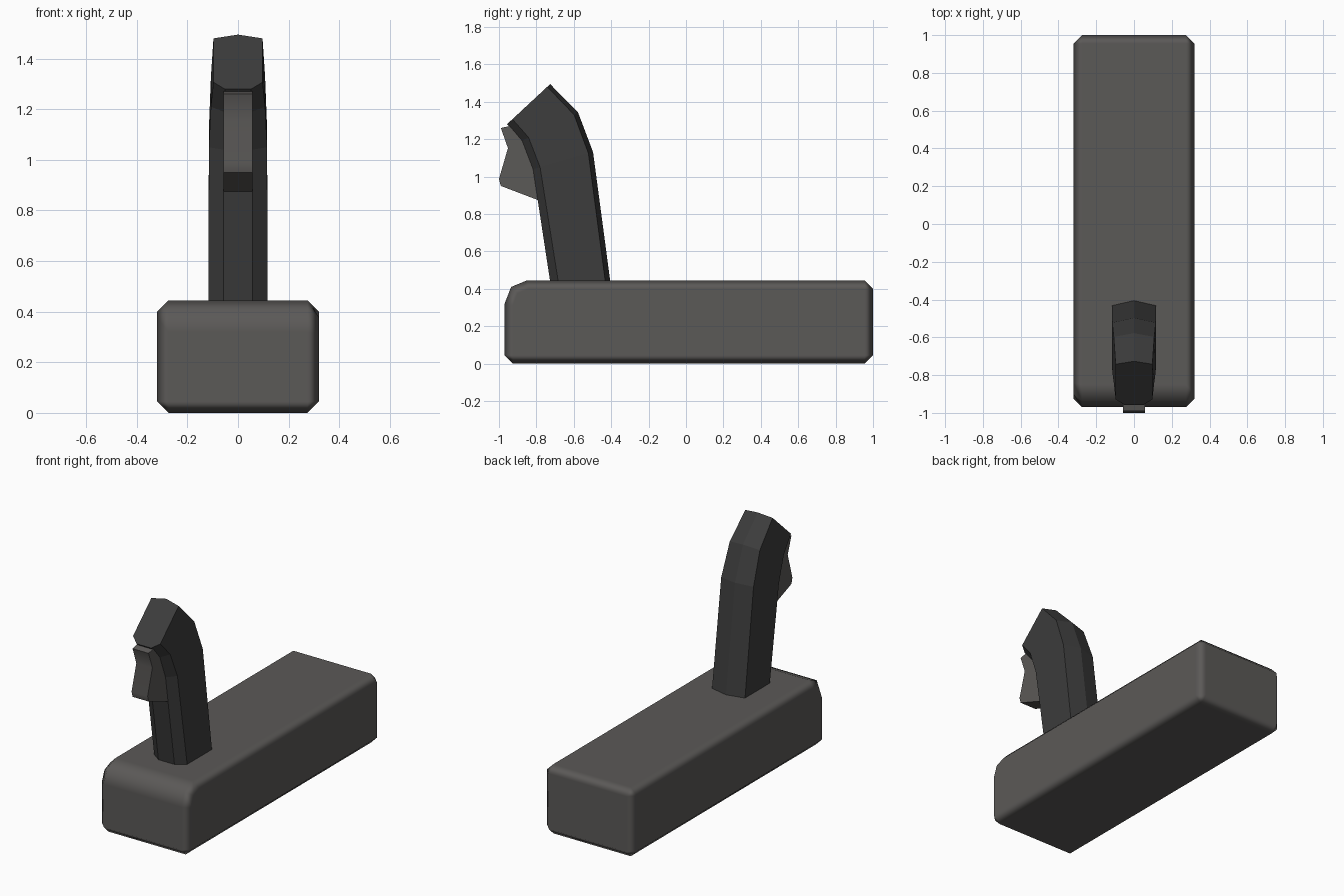
import bpy, bmesh, math

if "Cube" in bpy.data.objects:
    bpy.data.objects.remove(bpy.data.objects["Cube"])


def material(name, rgb):
    m = bpy.data.materials.new(name)
    m.diffuse_color = (*rgb, 1)
    m.use_nodes = True
    m.node_tree.nodes["Principled BSDF"].inputs["Base Color"].default_value = m.diffuse_color
    return m


BODY_GREY = material("warm grey", (0.105, 0.100, 0.096))
GRIP_GREY = material("dark grey", (0.045, 0.045, 0.045))


def finish(name, bm, mat):
    bmesh.ops.recalc_face_normals(bm, faces=bm.faces)
    me = bpy.data.meshes.new(name)
    bm.to_mesh(me)
    bm.free()
    me.materials.append(mat)
    ob = bpy.data.objects.new(name, me)
    bpy.context.collection.objects.link(ob)
    return ob


def loft(rings):
    """Bridge equal-sized rings of points and cap both ends."""
    bm = bmesh.new()
    vs = [[bm.verts.new(p) for p in r] for r in rings]
    n = len(vs[0])
    for a, b in zip(vs, vs[1:]):
        for i in range(n):
            j = (i + 1) % n
            bm.faces.new((a[i], a[j], b[j], b[i]))
    bm.faces.new(vs[0])
    bm.faces.new(vs[-1])
    bmesh.ops.recalc_face_normals(bm, faces=bm.faces)
    return bm


def extrude_x(profile, half):
    return loft([[(x, y, z) for y, z in profile] for x in (-half, half)])


def smooth(ob, angle):
    bpy.ops.object.select_all(action='DESELECT')
    ob.select_set(True)
    bpy.context.view_layer.objects.active = ob
    bpy.ops.object.shade_smooth_by_angle(angle=math.radians(angle))


# base block: side profile with a larger rounded front top, other edges bevelled
bm = extrude_x([(-0.97, 0), (1, 0), (1, 0.445), (-0.85, 0.445),
                (-0.935, 0.41), (-0.97, 0.32)], 0.32)
edges = [e for e in bm.edges if e.calc_face_angle() > math.radians(60)]
bmesh.ops.bevel(bm, geom=edges, offset=0.045, segments=1,
                profile=0.5, affect='EDGES')
base = finish("base_block", bm, BODY_GREY)
smooth(base, 80)
wn = base.modifiers.new("flat faces", 'WEIGHTED_NORMAL')
wn.weight = 100

# curved grip: stations of (front, side front, side back, back ridge) and widths
stations = [
    ((-0.69, 0.20), (-0.645, 0.20), (-0.40, 0.20), (-0.373, 0.20), 0.118, 0.057),
    ((-0.818, 1.04), (-0.78, 1.05), (-0.522, 1.125), (-0.497, 1.131), 0.115, 0.057),
    ((-0.877, 1.19), (-0.842, 1.21), (-0.598, 1.33), (-0.578, 1.345), 0.107, 0.055),
    ((-0.957, 1.28), (-0.928, 1.307), (-0.742, 1.48), (-0.727, 1.495), 0.097, 0.052),
]
rings = []
for f, s, b, r, w, wf in stations:
    rings.append([(-wf, *f), (wf, *f), (w, *s), (w, *b),
                  (0, *r), (-w, *b), (-w, *s)])
finish("grip", loft(rings), GRIP_GREY)

# trigger on the front of the grip
trigger = finish("trigger", extrude_x(
    [(-0.99, 1.26), (-0.952, 1.152), (-1.0, 0.987), (-0.99, 0.95),
     (-0.78, 0.87), (-0.78, 1.04), (-0.84, 1.19), (-0.93, 1.273)], 0.057), BODY_GREY)
smooth(trigger, 40)
